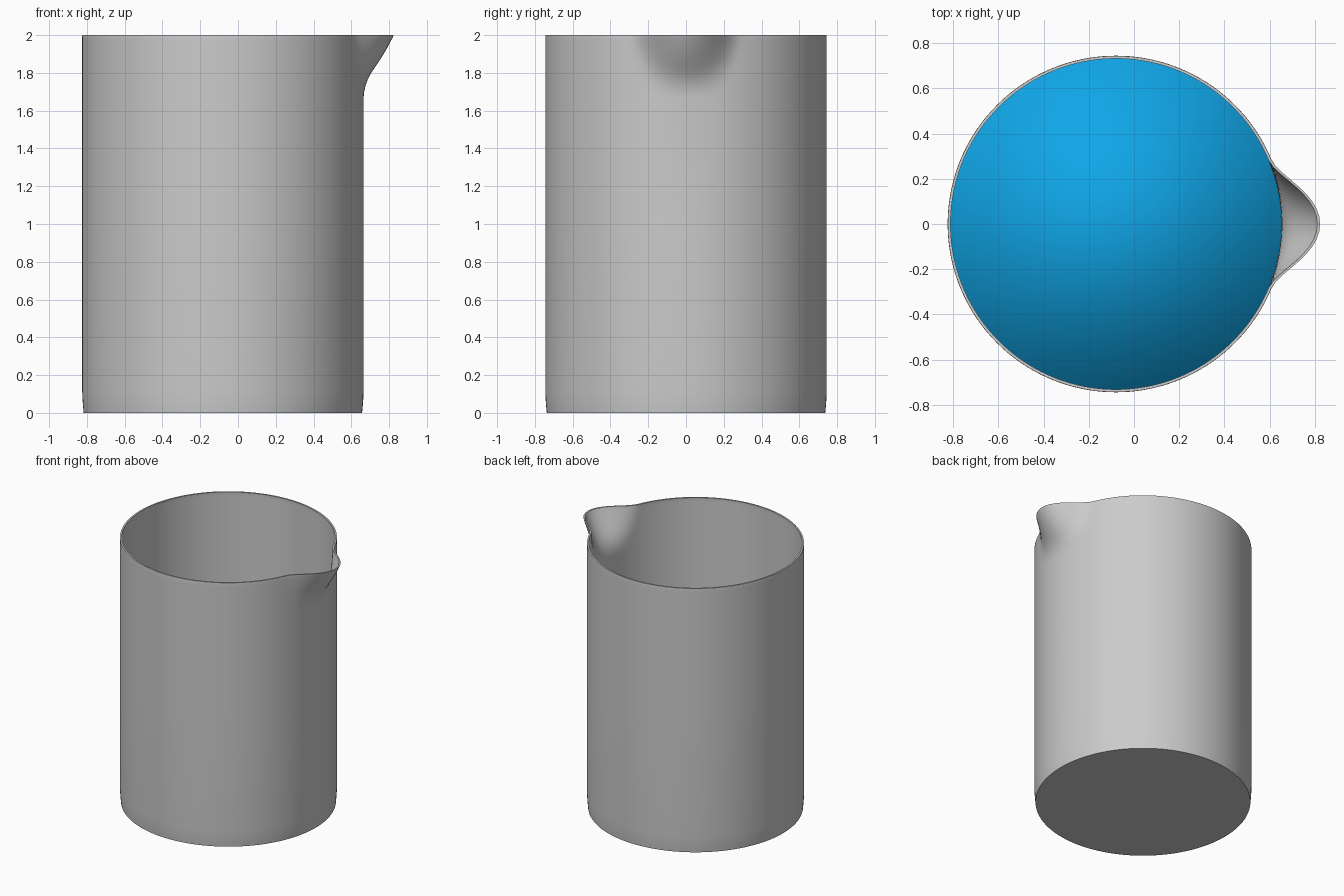
import bpy, bmesh, math

if "Cube" in bpy.data.objects:
    bpy.data.objects.remove(bpy.data.objects["Cube"])

CX, R, WALL, SEG = -0.08, 0.745, 0.012, 160
LIP = 0.16          # how far the spout reaches out
LIQUID_TOP = 1.0

# (height, radius, spout strength) from base to rim
ROWS = [(0.0, 0.737, 0), (0.03, 0.740, 0), (0.07, 0.743, 0), (0.12, R, 0),
        (1.0, R, 0), (1.67, R, 0), (1.70, R, 0.02), (1.73, R, 0.06),
        (1.76, R, 0.125), (1.79, R, 0.215), (1.82, R, 0.335), (1.85, R, 0.46),
        (1.88, R, 0.585), (1.91, R, 0.70), (1.94, R, 0.81), (1.97, R, 0.905),
        (1.99, R, 0.97), (2.0, R - 0.001, 1.0)]


def ring(bm, z, r, spout=0.0):
    """Circle of vertices, pulled outward at +x by the pouring spout."""
    t = max(0.0, (z - 1.67) / 0.33)
    width = 0.41 * (0.5 + 0.5 * math.sqrt(t))
    verts = []
    for i in range(SEG):
        a = 2 * math.pi * i / SEG
        d = min(a, 2 * math.pi - a) / width
        bump = math.cos(d * math.pi / 2) ** 2 if d < 1 else 0
        rr = r + LIP * spout * bump
        verts.append(bm.verts.new((CX + rr * math.cos(a), rr * math.sin(a), z)))
    return verts


def skin(name, rows):
    """Join rings into a closed, capped surface."""
    bm = bmesh.new()
    rings = [ring(bm, *row) for row in rows]
    for lo, hi in zip(rings, rings[1:]):
        for i in range(SEG):
            j = (i + 1) % SEG
            bm.faces.new((lo[i], lo[j], hi[j], hi[i]))
    bm.faces.new(rings[0][::-1])
    bm.faces.new(rings[-1])
    bmesh.ops.recalc_face_normals(bm, faces=bm.faces)
    mesh = bpy.data.meshes.new(name)
    bm.to_mesh(mesh)
    bm.free()
    obj = bpy.data.objects.new(name, mesh)
    bpy.context.collection.objects.link(obj)
    return obj


# Glass: outer wall up, over the rim, inner wall down to the floor
inner = [(max(z, 0.02), r - WALL, s) for z, r, s in reversed(ROWS)]
glass = skin("beaker_glass", ROWS + inner)
bpy.context.view_layer.objects.active = glass
glass.select_set(True)
bpy.ops.object.shade_smooth_by_angle(angle=math.radians(40))
glass.select_set(False)

# Liquid filling the lower half
liquid = skin("liquid", [(0.022, 0.724, 0), (0.12, R - WALL - 0.0005, 0),
                         (LIQUID_TOP, R - WALL - 0.0005, 0)])
for p in liquid.data.polygons:
    p.use_smooth = True
blue = bpy.data.materials.new("blue_liquid")
blue.diffuse_color = (0.005, 0.38, 0.80, 1)
blue.use_nodes = True
blue.node_tree.nodes["Principled BSDF"].inputs["Base Color"].default_value = blue.diffuse_color
liquid.data.materials.append(blue)
